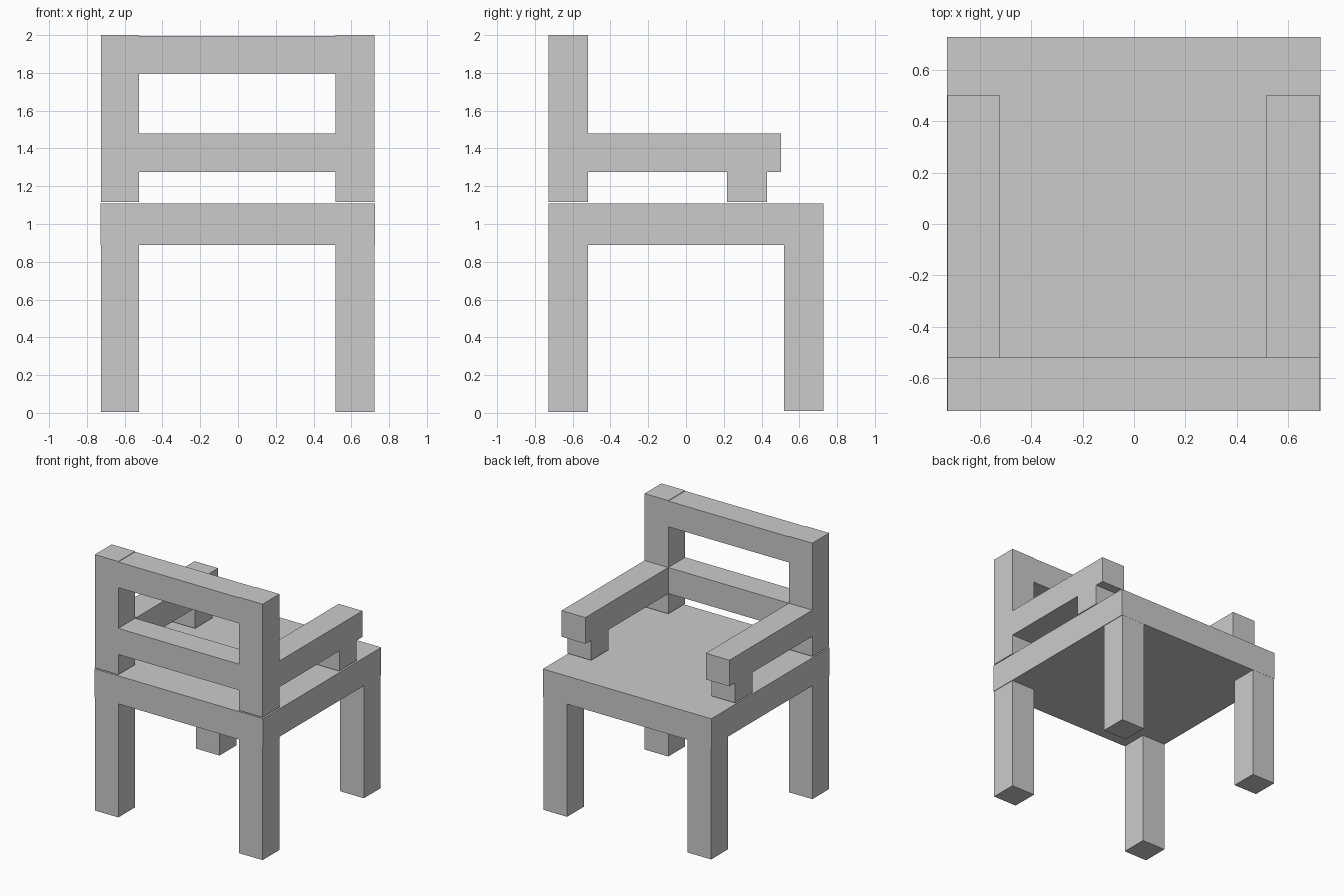
import bpy

if "Cube" in bpy.data.objects:
    bpy.data.objects.remove(bpy.data.objects["Cube"])


def box(name, x, y, z):
    """Axis-aligned box from (min, max) ranges."""
    bpy.ops.mesh.primitive_cube_add(size=1, location=[sum(r) / 2 for r in (x, y, z)])
    ob = bpy.context.object
    ob.name = name
    ob.scale = [r[1] - r[0] for r in (x, y, z)]
    bpy.ops.object.transform_apply(location=False, rotation=False, scale=True)
    return ob


BACK = (-0.728, -0.52)   # depth range of the backrest frame
SIDES = {"left": (-0.726, -0.523), "right": (0.517, 0.722)}

# Seat slab
box("seat", (-0.728, 0.726), (-0.728, 0.728), (0.89, 1.108))

for side, x in SIDES.items():
    # Legs
    box(f"{side}_backrest_leg", x, BACK, (0.004, 0.89))
    box(f"{side}_open_side_leg", x, (0.52, 0.727), (0.01, 0.89))
    # Backrest post, sitting a hair above the seat
    box(f"{side}_backrest_post", x, BACK, (1.117, 2.0))
    # Armrest and its short support
    box(f"{side}_armrest", x, (-0.52, 0.502), (1.274, 1.478))
    box(f"{side}_armrest_support", x, (0.217, 0.43), (1.117, 1.274))

# Backrest rails between the posts
box("lower_rail", (-0.523, 0.517), BACK, (1.275, 1.478))
box("upper_rail", (-0.523, 0.517), BACK, (1.796, 1.996))
